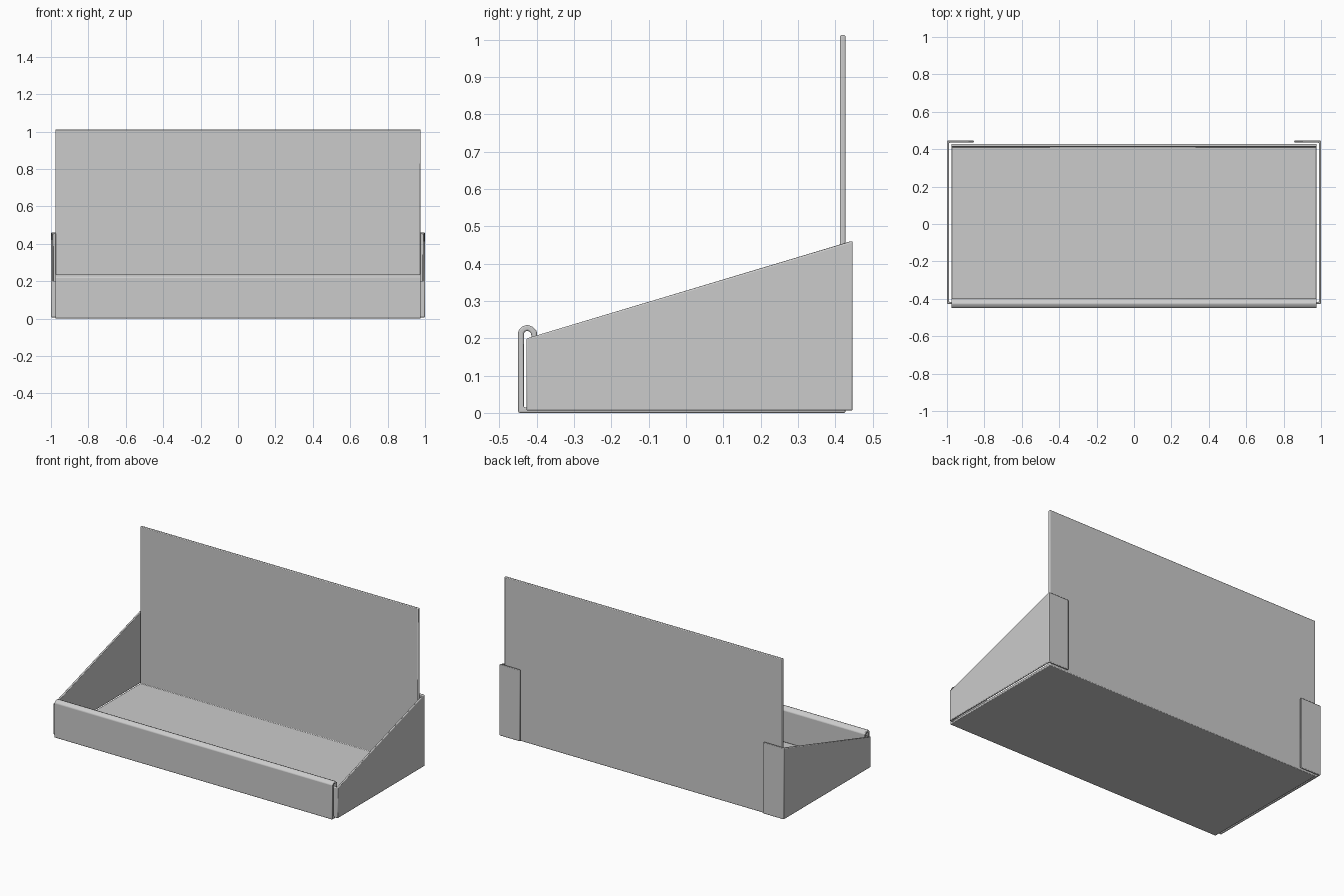
import bpy, bmesh
from mathutils import Vector

if "Cube" in bpy.data.objects:
    bpy.data.objects.remove(bpy.data.objects["Cube"])


def ribbon(path, t):
    """Closed outline of a folded sheet of thickness t along a 2D centre line."""
    pts = [Vector(p) for p in path]
    left, right = [], []
    for i, p in enumerate(pts):
        dirs = []
        if i > 0:
            dirs.append((p - pts[i - 1]).normalized())
        if i < len(pts) - 1:
            dirs.append((pts[i + 1] - p).normalized())
        normals = [Vector((-d.y, d.x)) for d in dirs]
        m = sum(normals, Vector((0, 0))).normalized()
        off = m * (t / 2) / m.dot(normals[0])
        left.append(p + off)
        right.append(p - off)
    return left, right


def sheet(name, path, t, place_a, place_b):
    """Solid folded sheet: the ribbon outline placed at two ends and skinned."""
    left, right = ribbon(path, t)
    bm = bmesh.new()
    rows = [[bm.verts.new(v) for v in (place_a(l), place_a(r), place_b(r), place_b(l))]
            for l, r in zip(left, right)]
    for a, b in zip(rows, rows[1:]):
        for i in range(4):
            j = (i + 1) % 4
            bm.faces.new((a[i], a[j], b[j], b[i]))
    bm.faces.new(rows[0])
    bm.faces.new(rows[-1][::-1])
    bmesh.ops.recalc_face_normals(bm, faces=bm.faces)
    mesh = bpy.data.meshes.new(name)
    bm.to_mesh(mesh)
    bm.free()
    ob = bpy.data.objects.new(name, mesh)
    bpy.context.collection.objects.link(ob)
    # softly rounded sheet edges
    bevel = ob.modifiers.new("edge_rounding", 'BEVEL')
    bevel.width = 0.004
    bevel.segments = 2
    bevel.limit_method = 'ANGLE'
    bpy.context.view_layer.objects.active = ob
    ob.select_set(True)
    bpy.ops.object.shade_smooth_by_angle(angle=0.7)
    ob.select_set(False)
    return ob


# Back, floor and rolled-over double front folded from one sheet
W = 0.977
sheet("tray_body",
      [(0.42, 1.012), (0.42, 0.0075), (-0.442, 0.0075), (-0.442, 0.217),
       (-0.434, 0.225), (-0.425, 0.228), (-0.415, 0.224),
       (-0.407, 0.216), (-0.407, 0.017)],
      0.015,
      lambda p: (-W, p.x, p.y), lambda p: (W, p.x, p.y))


# Sloping side walls, each with a front tab tucked into the fold and a back tab
def side_top(y):
    return 0.2 + 0.26 * max(0, min(1, (y + 0.422) / 0.862))


for s, label in ((1, "right"), (-1, "left")):
    sheet(label + "_side_with_tabs",
          [(s * 0.86, -0.422), (s * 0.994, -0.422),
           (s * 0.994, 0.441), (s * 0.856, 0.441)],
          0.011,
          lambda p: (p.x, p.y, 0.006),
          lambda p: (p.x, p.y, side_top(p.y)))
